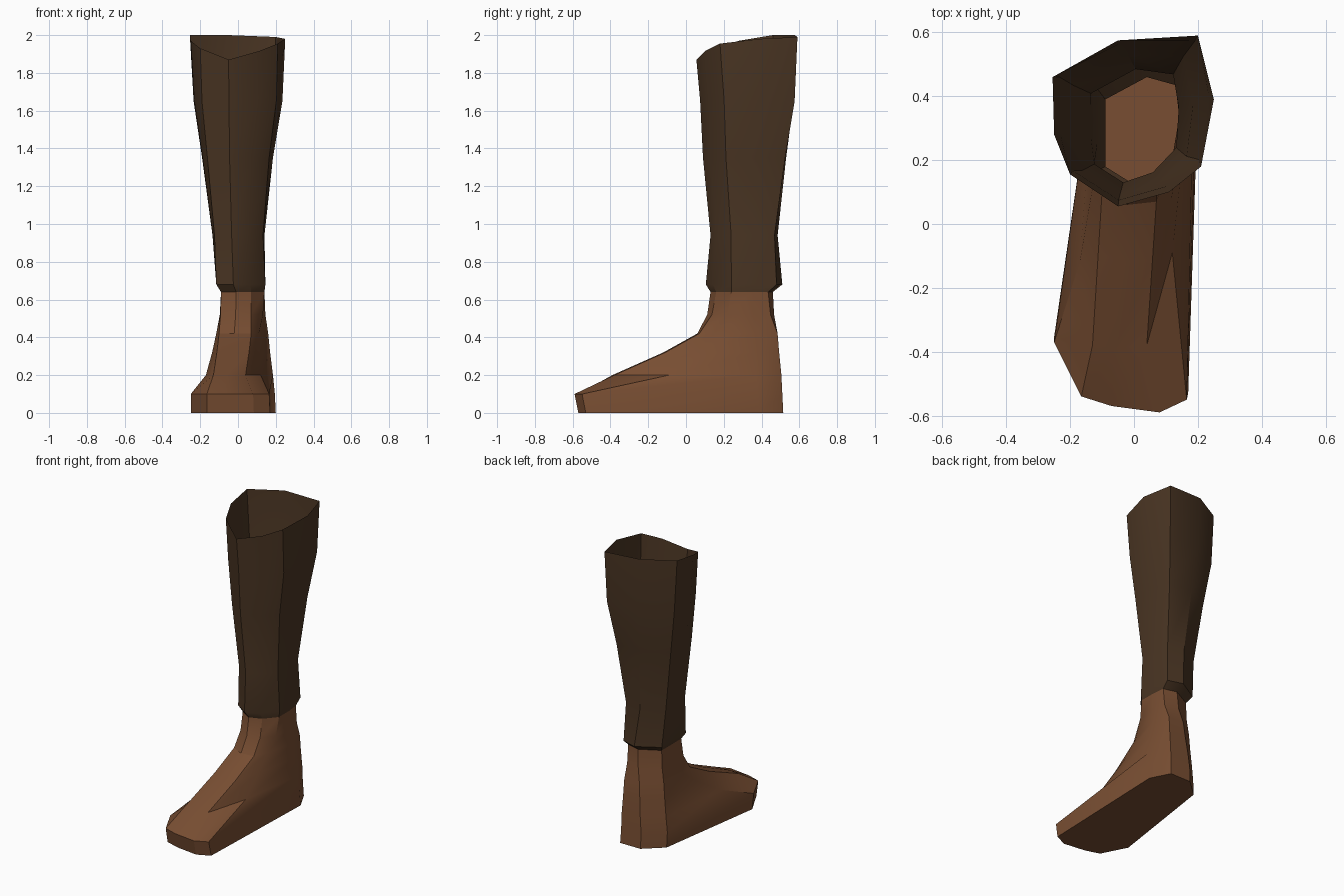
import bpy
import bmesh
from math import radians

default_cube = bpy.data.objects.get("Cube")
if default_cube:
    bpy.data.objects.remove(default_cube, do_unlink=True)


def make_material(name, colour):
    mat = bpy.data.materials.new(name)
    mat.use_nodes = True
    mat.diffuse_color = colour
    mat.node_tree.nodes["Principled BSDF"].inputs["Base Color"].default_value = colour
    return mat


def at_height(outline, z):
    return [(x, y, z) for x, y in outline]


def blend(a, b, t):
    """Mix two outlines or rings point by point."""
    return [tuple(u + (v - u) * t for u, v in zip(p, q)) for p, q in zip(a, b)]


def fit(outline, x_range, y_range):
    """Stretch an outline to the given extents."""
    def remap(values, low, high):
        a, b = min(values), max(values)
        return [low + (v - a) * (high - low) / (b - a) for v in values]
    xs, ys = zip(*outline)
    return list(zip(remap(xs, *x_range), remap(ys, *y_range)))


def loft(name, rings, mat, close_bottom=False):
    """Skin a stack of rings, listed from the bottom up."""
    bm = bmesh.new()
    loops = [[bm.verts.new(p) for p in ring] for ring in rings]
    count = len(loops[0])
    for low, high in zip(loops, loops[1:]):
        for i in range(count):
            j = (i + 1) % count
            bm.faces.new((low[i], low[j], high[j], high[i]))
    if close_bottom:
        bm.faces.new(loops[0][::-1])
    mesh = bpy.data.meshes.new(name)
    bm.to_mesh(mesh)
    bm.free()
    mesh.materials.append(mat)
    obj = bpy.data.objects.new(name, mesh)
    bpy.context.collection.objects.link(obj)
    bpy.ops.object.select_all(action="DESELECT")
    obj.select_set(True)
    bpy.context.view_layer.objects.active = obj
    bpy.ops.object.shade_smooth_by_angle(angle=radians(30))
    return obj


tan_leather = make_material("tan_leather", (0.188, 0.076, 0.032, 1))
dark_leather = make_material("dark_leather", (0.069, 0.036, 0.017, 1))

# Outlines run from the front, round the left side, the heel and the right side
sole = [(-.07, -.57), (.08, -.59), (.165, -.55), (.195, .38), (.13, .51),
        (-.02, .51), (-.14, .4), (-.25, -.37), (-.165, -.54)]
instep = [(-.06, -.39), (.04, -.38), (.12, -.09), (.185, .37), (.13, .505),
          (-.01, .505), (-.13, .4), (-.17, -.12), (-.13, -.38)]
ankle = [(-.02, .06), (.07, .07), (.11, .15), (.16, .37), (.125, .485),
         (.01, .485), (-.11, .395), (-.115, .2), (-.1, .1)]
neck = [(-.01, .13), (.07, .16), (.14, .24), (.14, .35), (.13, .435),
        (.04, .46), (-.09, .39), (-.09, .25), (-.09, .18)]
rim = [(-.05, .055), (.11, .1), (.21, .18), (.25, .39), (.2, .59),
       (-.05, .575), (-.255, .46), (-.25, .28), (-.2, .155)]
rim_heights = [1.87, 1.915, 1.955, 1.98, 1.99, 2, 2, 1.97, 1.93]

# Foot, open at the ankle
ground = fit(sole, (-.25, .2), (-.57, .515))
loft("foot", [
    at_height(ground, 0),
    at_height(sole, .1),
    at_height(instep, .2),
    at_height(blend(instep, ankle, .6), .32),
    at_height(ankle, .42),
    at_height(blend(ankle, neck, .75), .52),
    at_height(neck, .64),
], tan_leather, close_bottom=True)

# Shaft, open at the top, with a turned-in hem at the bottom
levels = [  # height, blend towards the rim, x extents, y extents
    (.68, 0, (-.115, .145), (.105, .51)),
    (.94, .2, (-.135, .14), (.13, .485)),
    (1.35, .5, (-.19, .185), (.09, .53)),
    (1.65, .75, (-.235, .235), (.075, .575)),
]
shaft_rings = [at_height(neck, .64)]
for z, t, x_range, y_range in levels:
    shaft_rings.append(at_height(fit(blend(neck, rim, t), x_range, y_range), z))
shaft_rings.append([(x, y, z) for (x, y), z in zip(rim, rim_heights)])
loft("shaft", shaft_rings, dark_leather)
